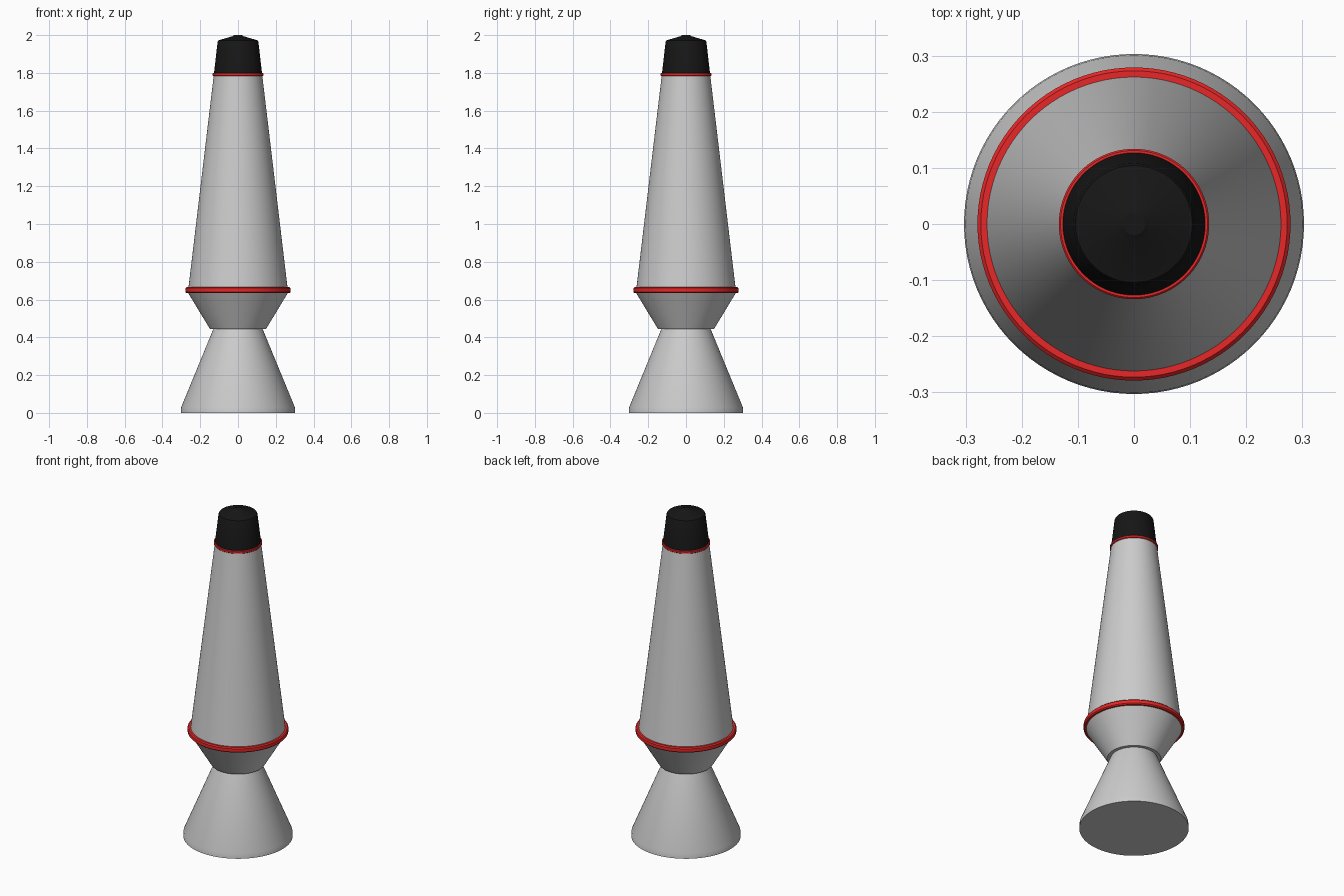
import bpy, bmesh, math

if "Cube" in bpy.data.objects:
    bpy.data.objects.remove(bpy.data.objects["Cube"])

SEGMENTS = 96


def material(name, rgb):
    m = bpy.data.materials.new(name)
    m.diffuse_color = (*rgb, 1.0)
    m.use_nodes = True
    m.node_tree.nodes["Principled BSDF"].inputs["Base Color"].default_value = m.diffuse_color
    return m


def lathe(name, profile, mat=None, closed=False):
    """Spin an (r, z) profile around the z axis into a solid."""
    bm = bmesh.new()
    verts = [bm.verts.new((r, 0, z)) for r, z in profile]
    edges = [bm.edges.new(pair) for pair in zip(verts, verts[1:])]
    if closed:
        edges.append(bm.edges.new((verts[-1], verts[0])))
    bmesh.ops.spin(bm, geom=verts + edges, cent=(0, 0, 0), axis=(0, 0, 1),
                   angle=math.tau, steps=SEGMENTS, use_merge=True)
    bmesh.ops.remove_doubles(bm, verts=bm.verts, dist=1e-5)
    bmesh.ops.recalc_face_normals(bm, faces=bm.faces)
    mesh = bpy.data.meshes.new(name)
    bm.to_mesh(mesh)
    bm.free()
    obj = bpy.data.objects.new(name, mesh)
    bpy.context.collection.objects.link(obj)
    if mat:
        mesh.materials.append(mat)
    bpy.ops.object.select_all(action='DESELECT')
    obj.select_set(True)
    bpy.context.view_layer.objects.active = obj
    bpy.ops.object.shade_smooth_by_angle(angle=math.radians(30))
    return obj


def ring(name, inner, outer, low, high, bevel, mat):
    """Trim band with a chamfered outer edge."""
    lathe(name, [(inner, low), (outer - bevel, low), (outer, low + bevel),
                 (outer, high - bevel), (outer - bevel, high), (inner, high)],
          mat, closed=True)


red = material("red_trim", (0.8, 0.02, 0.02))
black = material("black_cap", (0.008, 0.008, 0.008))

# Flared foot and the cup that holds the glass
lathe("base_cone", [(0, 0), (0.303, 0), (0.301, 0.03), (0.13, 0.445), (0, 0.445)])
lathe("base_cup", [(0, 0.445), (0.149, 0.445), (0.267, 0.64), (0, 0.64)])

# Tapered glass body
lathe("glass_body", [(0, 0.64), (0.265, 0.64), (0.128, 1.79), (0, 1.79)])

# Red trim bands
ring("lower_trim_ring", 0.255, 0.279, 0.635, 0.666, 0.006, red)
ring("upper_trim_ring", 0.12, 0.134, 1.784, 1.80, 0.003, red)

# Black cap with shallow conical top and small centre button
lathe("cap", [(0, 1.79), (0.128, 1.79), (0.108, 1.965), (0.104, 1.972),
              (0.03, 1.994), (0.02, 2.0), (0, 2.0)], black)
